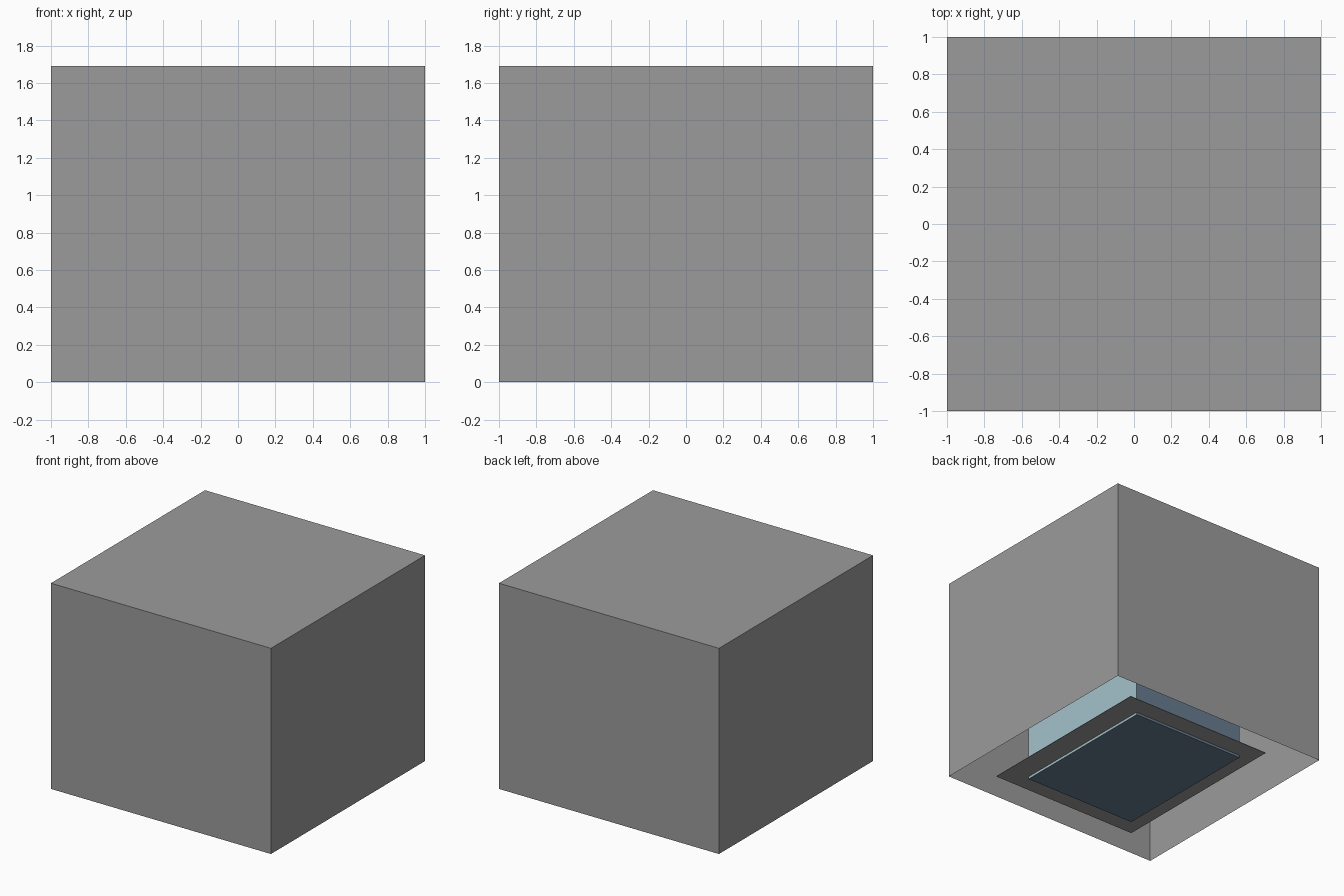
import bpy
import bmesh
from mathutils import Matrix, Vector

if "Cube" in bpy.data.objects:
    bpy.data.objects.remove(bpy.data.objects["Cube"], do_unlink=True)


def material(name, rgb):
    mat = bpy.data.materials.new(name)
    mat.use_nodes = True
    colour = (*rgb, 1.0)
    mat.diffuse_color = colour
    mat.node_tree.nodes["Principled BSDF"].inputs["Base Color"].default_value = colour
    return mat


def box(size, centre):
    """A box as a bmesh, so faces can be removed or coloured by rule."""
    bm = bmesh.new()
    bmesh.ops.create_cube(bm, size=1.0, matrix=Matrix.Translation(centre) @ Matrix.Diagonal((*size, 1.0)))
    bm.normal_update()
    return bm


def finish(name, bm, *mats):
    mesh = bpy.data.meshes.new(name)
    bm.to_mesh(mesh)
    bm.free()
    for mat in mats:
        mesh.materials.append(mat)
    obj = bpy.data.objects.new(name, mesh)
    bpy.context.collection.objects.link(obj)
    return obj


grey = material("plain grey", (0.33, 0.33, 0.33))
slate = material("slate blue", (0.138, 0.203, 0.28))
teal = material("pale teal", (0.37, 0.54, 0.60))

# Outer shell: thin-walled box with an open underside
HEIGHT = 1.69
bm = box((2, 2, HEIGHT), Vector((0, 0, HEIGHT / 2)))
bmesh.ops.delete(bm, geom=[f for f in bm.faces if f.normal.z < -0.5], context='FACES')
finish("outer_shell", bm, grey)

# Inner block: pale on the two x sides, slate elsewhere
BLOCK = Vector((1.02, 1.28, 1.3))
bm = box(BLOCK, Vector((0, 0, BLOCK.z / 2)))
for face in bm.faces:
    face.material_index = 1 if abs(face.normal.x) > 0.5 else 0
finish("inner_block", bm, slate, teal)

# Base apron: thin plate around the foot of the block
bm = box((1.34, 1.59, 0.004), Vector((0.03, 0, 0.022)))
finish("base_apron", bm, grey)
